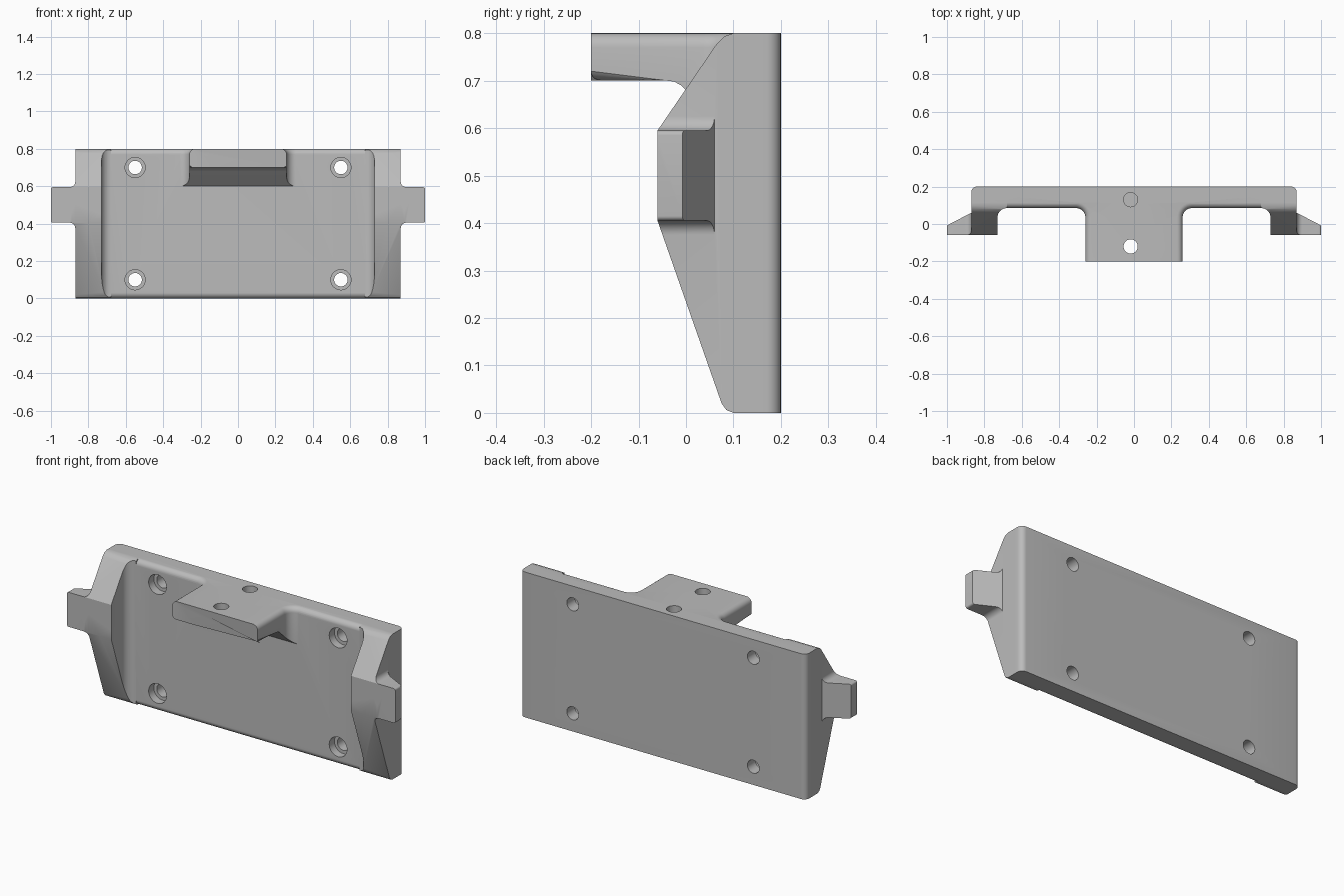
import bpy
import bmesh
from math import sin, cos, pi
from mathutils import Vector

if "Cube" in bpy.data.objects:
    bpy.data.objects.remove(bpy.data.objects["Cube"], do_unlink=True)

grey = bpy.data.materials.new("plain grey")
grey.use_nodes = True
grey.diffuse_color = (0.5, 0.5, 0.5, 1)
grey.node_tree.nodes["Principled BSDF"].inputs["Base Color"].default_value = (0.5, 0.5, 0.5, 1)


def arc(cx, cy, r, start, end, n=8):
    """Points on a circle, angles in quarter turns."""
    angles = [(start + (end - start) * i / n) * pi / 2 for i in range(n + 1)]
    return [(cx + r * cos(a), cy + r * sin(a)) for a in angles]


def prism(name, pts, axis, lo, hi, edge_rule=None, radius=0.03):
    """Extrude a profile along an axis, rounding the edges picked by edge_rule."""
    place = {"X": lambda a, b, h: (h, a, b),
             "Y": lambda a, b, h: (a, h, b),
             "Z": lambda a, b, h: (a, b, h)}[axis]
    bm = bmesh.new()
    base = bm.faces.new([bm.verts.new(place(a, b, lo)) for a, b in pts])
    out = bmesh.ops.extrude_face_region(bm, geom=[base], use_keep_orig=True)
    top = [v for v in out["geom"] if isinstance(v, bmesh.types.BMVert)]
    bmesh.ops.translate(bm, verts=top, vec=Vector(place(0, 0, hi - lo)))
    bmesh.ops.recalc_face_normals(bm, faces=bm.faces)
    if edge_rule:
        round_edges(bm, edge_rule, radius)
    mesh = bpy.data.meshes.new(name)
    bm.to_mesh(mesh)
    bm.free()
    mesh.materials.append(grey)
    obj = bpy.data.objects.new(name, mesh)
    bpy.context.collection.objects.link(obj)
    return obj


def round_edges(bm, rule, radius):
    edges = [e for e in bm.edges if rule(*[v.co for v in e.verts])]
    bmesh.ops.bevel(bm, geom=edges, offset=radius, segments=6, profile=0.5,
                    affect="EDGES", clamp_overlap=False)


def apply(obj, mod):
    bpy.context.view_layer.objects.active = obj
    bpy.ops.object.modifier_apply(modifier=mod.name)


def combine(obj, other, operation):
    mod = obj.modifiers.new("combine", "BOOLEAN")
    mod.operation = operation
    mod.solver = "EXACT"
    mod.object = other
    apply(obj, mod)
    bpy.data.objects.remove(other, do_unlink=True)


def cylinder(axis, a, b, r, lo, hi):
    return prism("hole_cutter", arc(a, b, r, 0, 4, 32)[:-1], axis, lo, hi)


FRONT = 0.085

# Back plate with rounded front and back edges
plate_profile = ([(0.2, 0), (0.2, 0.8)] + arc(FRONT + 0.03, 0.77, 0.03, 1, 2)
                 + arc(FRONT + 0.03, 0.03, 0.03, 2, 3))
body = prism("mounting_bracket", plate_profile, "X", -0.87, 0.87,
             lambda p, q: min(p.y, q.y) > 0.199 and abs(p.x - q.x) < 0.01)

# Side cheek with a concave fillet towards the plate
cheek = prism("cheek", [(0.87, 0.15), (0.87, -0.06), (0.73, -0.06)]
              + arc(0.68, 0.035, 0.05, 0, 1) + [(0.68, 0.15)], "Z", 0, 0.8)

# Ear on the cheek, flared at its root and tapered behind
r = 0.03
upper = arc(0.9, 0.595 + r, r, 2, 3)
lower = arc(0.9, 0.405 - r, r, 1, 2)
ear = prism("ear", [(0.8, 0.625)] + upper + [(1, 0.595), (1, 0.405)] + lower
            + [(0.8, 0.375)], "Y", -0.06, 0.1,
            lambda p, q: min(p.x, q.x) > 0.99 and abs(p.y - q.y) > 0.1, 0.01)
combine(ear, prism("ear_plan", [(0.8, -0.06), (1.01, -0.06), (1.01, -0.013),
                                (0.87, 0.06), (0.8, 0.06)], "Z", 0.3, 0.7), "INTERSECT")
combine(cheek, ear, "UNION")

# Sloped side outline trims cheek and ear together
side_outline = [(0.2, 0), (0.1, 0), (0.085, 0.006), (0.075, 0.02), (-0.06, 0.405),
                (-0.06, 0.595), (0.065, 0.778), (0.08, 0.793), (0.1, 0.8), (0.2, 0.8)]
combine(cheek, prism("side_outline", side_outline, "X", 0.6, 1.1), "INTERSECT")
mirror = cheek.modifiers.new("mirror", "MIRROR")
mirror.use_mirror_merge = False
apply(cheek, mirror)
combine(body, cheek, "UNION")

# Front tab with filleted roots, rounded top sides and a gusset below
half = [(0.26, -0.2)] + arc(0.31, 0.035, 0.05, 2, 1) + [(0.31, 0.15)]
tab = prism("tab", half + [(-x, y) for x, y in reversed(half)], "Z", 0.5, 0.8,
            lambda p, q: min(p.z, q.z) > 0.79 and abs(p.x - q.x) < 0.1
            and max(p.y, q.y) < 0.1)
gusset = [(-0.2, 0.8), (-0.2, 0.7), (-0.04, 0.7), (-0.025, 0.698), (-0.01, 0.69),
          (0, 0.68), (FRONT, 0.6), (0.15, 0.6), (0.15, 0.8)]
combine(tab, prism("gusset_outline", gusset, "X", -0.4, 0.4), "INTERSECT")
bm = bmesh.new()
bm.from_mesh(tab.data)
round_edges(bm, lambda p, q: max(p.z, q.z) < 0.701 and max(p.y, q.y) < -0.03
            and min(abs(p.x), abs(q.x)) > 0.255 and p.x * q.x > 0, 0.02)
bm.to_mesh(tab.data)
bm.free()
combine(body, tab, "UNION")

# Counterbored screw holes through the plate
for x in (-0.55, 0.55):
    for z in (0.1, 0.7):
        combine(body, cylinder("Y", x, z, 0.036, 0, 0.3), "DIFFERENCE")
        combine(body, cylinder("Y", x, z, 0.054, 0, 0.13), "DIFFERENCE")

# Vertical holes: one through the tab, one blind in the plate
for y, bottom in ((-0.12, 0.6), (0.13, 0.68)):
    combine(body, cylinder("Z", -0.018, y, 0.038, bottom, 0.9), "DIFFERENCE")

bpy.ops.object.select_all(action="DESELECT")
body.select_set(True)
bpy.context.view_layer.objects.active = body
bpy.ops.object.shade_smooth_by_angle(angle=0.5)
